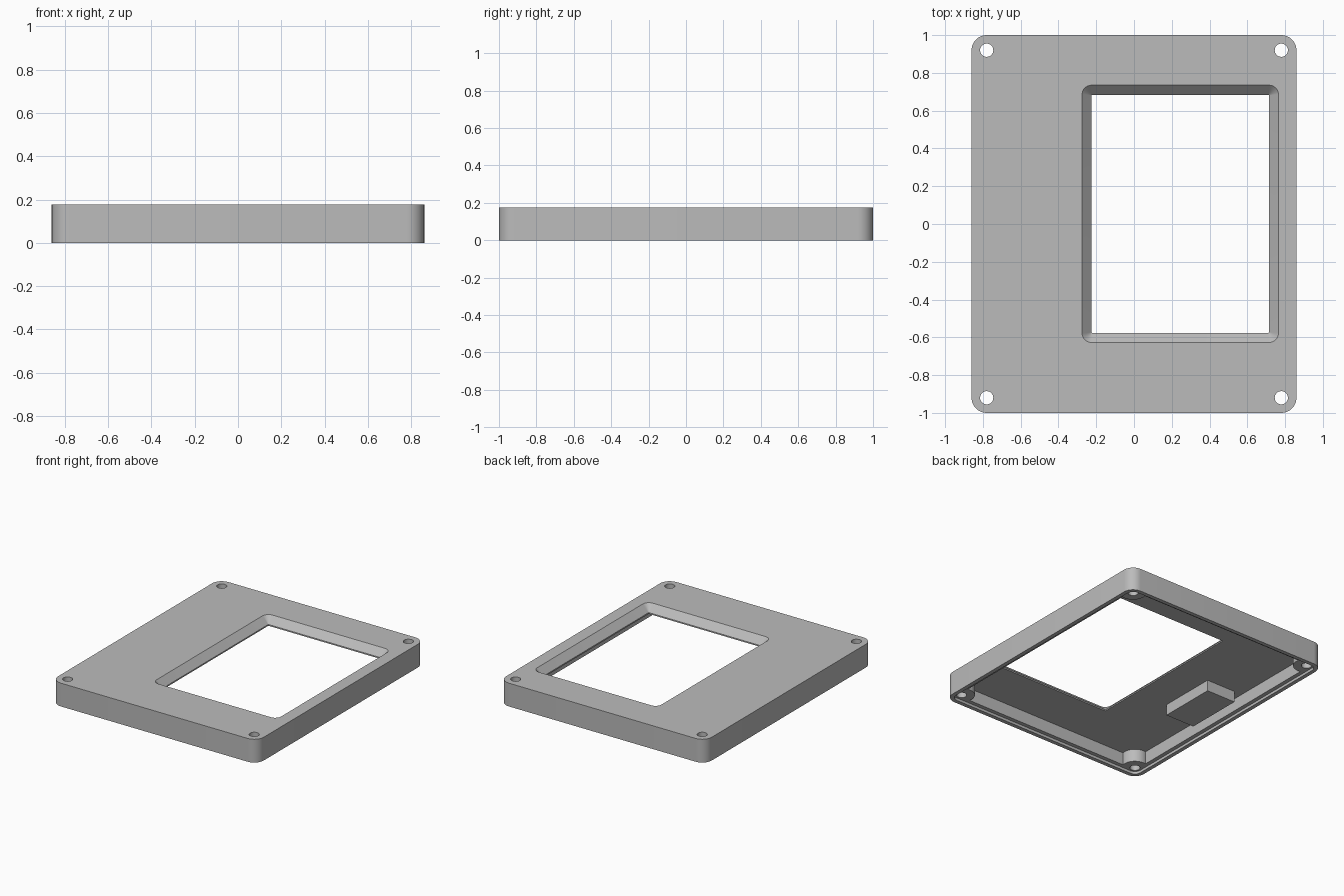
import bpy, bmesh, math

default = bpy.data.objects.get("Cube")
if default:
    bpy.data.objects.remove(default, do_unlink=True)

WIDTH, DEPTH, HEIGHT = 1.72, 2.0, 0.176
PLATE_Z, LEDGE_Z = 0.115, 0.02
HOLE_X, HOLE_Y = 0.78, 0.92

grey = bpy.data.materials.new("plain grey")
grey.use_nodes = True
grey.diffuse_color = (0.5, 0.5, 0.5, 1)
grey.node_tree.nodes["Principled BSDF"].inputs["Base Color"].default_value = (0.5, 0.5, 0.5, 1)


def rounded_rect(w, d, r, cx=0, cy=0, steps=10):
    """Outline points of a rounded rectangle, anticlockwise."""
    pts = []
    for i, (sx, sy) in enumerate([(1, 1), (-1, 1), (-1, -1), (1, -1)]):
        for k in range(steps + 1):
            a = math.pi / 2 * (i + k / steps)
            pts.append((cx + sx * (w / 2 - r) + r * math.cos(a),
                        cy + sy * (d / 2 - r) + r * math.sin(a)))
    return pts


def loft(name, sections):
    """Closed solid through (z, outline) sections listed from low to high."""
    bm = bmesh.new()
    rings = [[bm.verts.new((x, y, z)) for x, y in outline] for z, outline in sections]
    n = len(rings[0])
    for low, high in zip(rings, rings[1:]):
        for i in range(n):
            j = (i + 1) % n
            bm.faces.new((low[i], low[j], high[j], high[i]))
    bm.faces.new(rings[0][::-1])
    bm.faces.new(rings[-1])
    mesh = bpy.data.meshes.new(name)
    bm.to_mesh(mesh)
    bm.free()
    mesh.materials.append(grey)
    obj = bpy.data.objects.new(name, mesh)
    bpy.context.collection.objects.link(obj)
    return obj


def prism(name, z0, z1, outline):
    return loft(name, [(z0, outline), (z1, outline)])


def circle(r, cx, cy, steps=40):
    return [(cx + r * math.cos(2 * math.pi * k / steps),
             cy + r * math.sin(2 * math.pi * k / steps)) for k in range(steps)]


def cut(target, cutter):
    """Subtract the cutter, bake the result and drop the cutter."""
    mod = target.modifiers.new("cut", 'BOOLEAN')
    mod.operation, mod.solver, mod.object = 'DIFFERENCE', 'EXACT', cutter
    bpy.context.view_layer.objects.active = target
    bpy.ops.object.modifier_apply(modifier=mod.name)
    bpy.data.objects.remove(cutter, do_unlink=True)


corners = [(sx * HOLE_X, sy * HOLE_Y) for sx in (-1, 1) for sy in (-1, 1)]

# Outer case
case = prism("case_cover", 0, HEIGHT, rounded_rect(WIDTH, DEPTH, 0.08))

# Shallow step around the rim
cut(case, prism("rim_step", -0.1, LEDGE_Z, rounded_rect(WIDTH - 0.06, DEPTH - 0.06, 0.05)))

# Hollow underside that leaves round corner posts standing
hollow = prism("hollow", -0.05, PLATE_Z, rounded_rect(WIDTH - 0.12, DEPTH - 0.12, 0.02))
for x, y in corners:
    cut(hollow, prism("post_space", -0.2, 0.3, circle(0.092, x, y)))
cut(case, hollow)

# Window with sloping sides and a thin straight lip
wx, wy = 0.245, 0.054
inner = rounded_rect(0.94, 1.26, 0.004, wx, wy)
cut(case, loft("window", [
    (0.05, inner),
    (0.125, inner),
    (HEIGHT, rounded_rect(1.04, 1.362, 0.05, wx, wy)),
    (HEIGHT + 0.05, rounded_rect(1.04, 1.362, 0.05, wx, wy))]))

# Screw holes
for x, y in corners:
    cut(case, prism("screw_hole", -0.1, 0.3, circle(0.035, x, y)))

# Block under the wide side of the plate
block = prism("inner_block", 0.032, PLATE_Z + 0.01,
              [(-0.735, -0.24), (-0.493, -0.24), (-0.493, 0.202), (-0.735, 0.202)])

# Smooth the rounded parts, keep the edges sharp
bpy.ops.object.select_all(action='DESELECT')
case.select_set(True)
bpy.context.view_layer.objects.active = case
bpy.ops.object.shade_smooth_by_angle(angle=math.radians(30))
